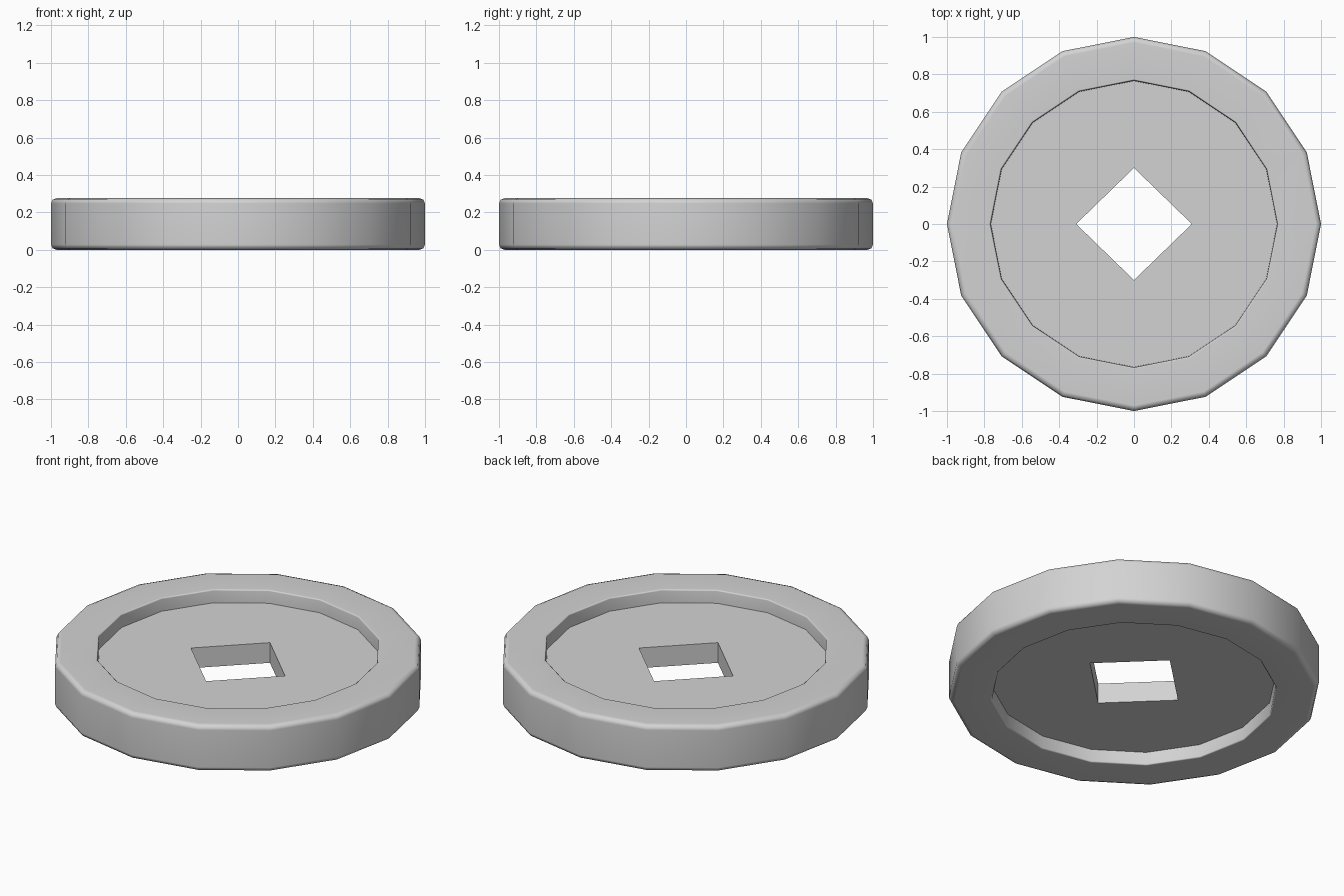
import bpy
import bmesh
from math import cos, sin, pi

SIDES = 16
HEIGHT = 0.276
MID = HEIGHT / 2

cube = bpy.data.objects.get("Cube")
if cube:
    bpy.data.objects.remove(cube, do_unlink=True)

metal = bpy.data.materials.new("light grey metal")
metal.use_nodes = True
grey = (0.65, 0.65, 0.65, 1)
metal.diffuse_color = grey
metal.node_tree.nodes["Principled BSDF"].inputs["Base Color"].default_value = grey


def round_ring(bm, radius, z):
    """Many-sided outline with a corner on each axis."""
    angles = [2 * pi * i / SIDES for i in range(SIDES)]
    return [bm.verts.new((radius * cos(a), radius * sin(a), z)) for a in angles]


def square_ring(bm, radius, z):
    """Diamond outline with the same number of points."""
    verts = []
    for i in range(SIDES):
        a = 2 * pi * i / SIDES
        r = radius / (abs(cos(a)) + abs(sin(a)))
        verts.append(bm.verts.new((1.03 * r * cos(a), r * sin(a), z)))
    return verts


# Upper half of the section, from the floor of the recess out to the edge
# (radius, height above the middle)
half = [(0.765, 0.06), (0.767, MID - 0.008), (0.775, MID),
        (0.97, MID), (0.991, MID - 0.008), (1.0, MID - 0.028)]

# Coin body: raised rim, recessed faces and square hole as one closed loop
bm = bmesh.new()
rings = [square_ring(bm, 0.3, MID + 0.06)]
rings += [round_ring(bm, r, MID + h) for r, h in half]
rings += [round_ring(bm, r, MID - h) for r, h in reversed(half)]
rings.append(square_ring(bm, 0.3, MID - 0.06))

for n, ring in enumerate(rings):
    after = rings[(n + 1) % len(rings)]
    for i in range(SIDES):
        j = (i + 1) % SIDES
        bm.faces.new((ring[i], after[i], after[j], ring[j]))
bmesh.ops.recalc_face_normals(bm, faces=bm.faces)

mesh = bpy.data.meshes.new("coin_body")
bm.to_mesh(mesh)
bm.free()
mesh.materials.append(metal)
coin = bpy.data.objects.new("coin_body", mesh)
bpy.context.collection.objects.link(coin)

# Smooth sides and rounded edges, crisp recess and hole
bpy.ops.object.select_all(action="DESELECT")
coin.select_set(True)
bpy.context.view_layer.objects.active = coin
bpy.ops.object.shade_smooth_by_angle(angle=0.9)
weighted = coin.modifiers.new("even_shading", "WEIGHTED_NORMAL")
weighted.keep_sharp = True
